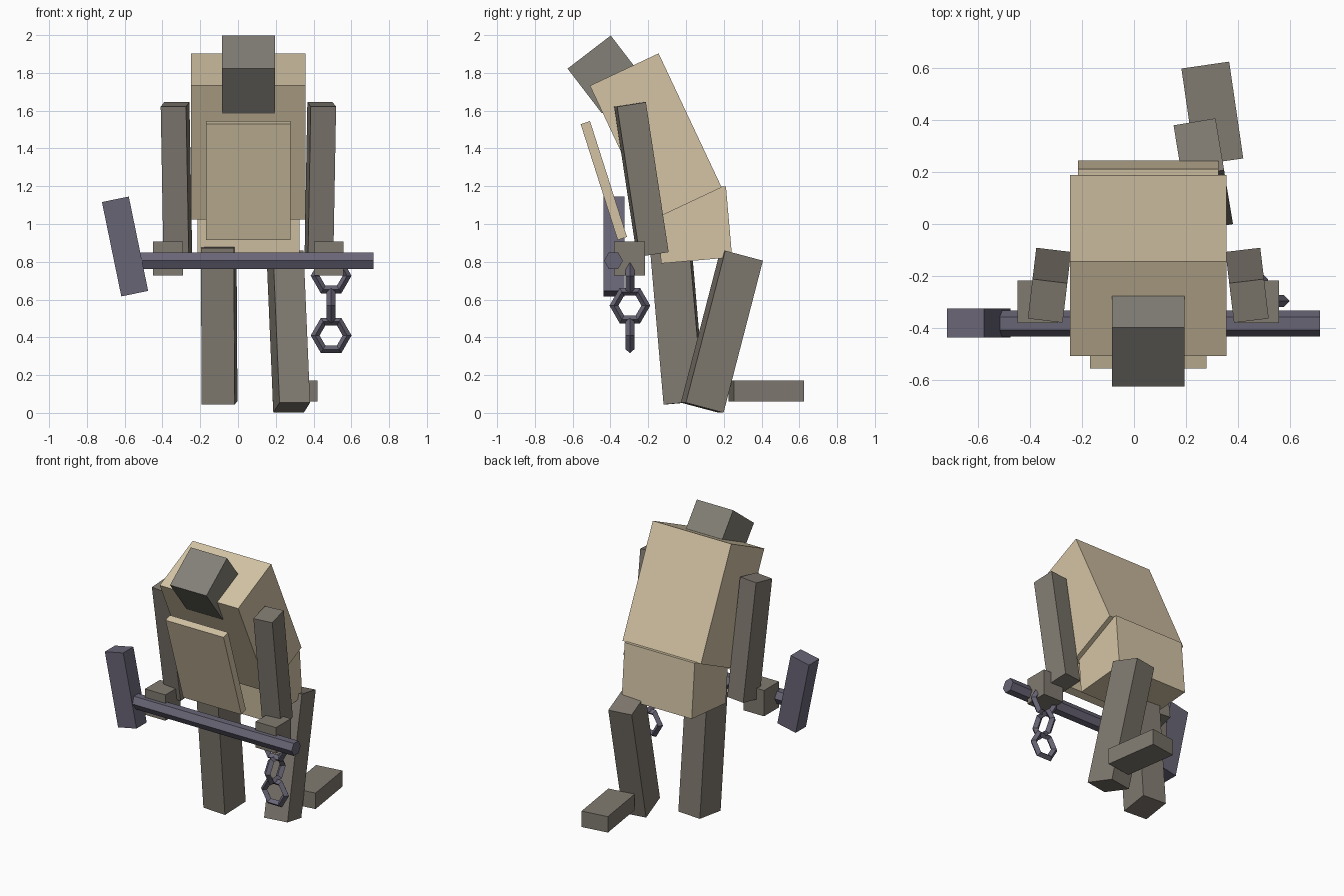
import bpy
from math import radians

if "Cube" in bpy.data.objects:
    bpy.data.objects.remove(bpy.data.objects["Cube"])


def material(name, rgb):
    """Flat material from 0-255 screen colour, stored as linear."""
    m = bpy.data.materials.new(name)
    lin = [((c / 255 + 0.055) / 1.055) ** 2.4 for c in rgb]
    m.diffuse_color = (*lin, 1)
    m.use_nodes = True
    m.node_tree.nodes["Principled BSDF"].inputs["Base Color"].default_value = m.diffuse_color
    return m


CLOTH = material("tan_cloth", (212, 196, 165))
SKIN = material("grey_skin", (128, 122, 112))
FACE = material("grey_head", (131, 128, 119))
METAL = material("dark_metal", (105, 101, 118))
MID = 0.055  # x of the body's centre line


def finish(name, mat):
    ob = bpy.context.object
    ob.name = ob.data.name = name
    ob.data.materials.append(mat)
    return ob


def box(name, mat, center, size, rot=(0, 0, 0)):
    bpy.ops.mesh.primitive_cube_add(size=1, location=center,
                                    rotation=[radians(a) for a in rot])
    ob = finish(name, mat)
    ob.scale = size
    bpy.ops.object.transform_apply(location=False, rotation=False, scale=True)
    return ob


# Hunched body
box("torso", CLOTH, (MID, -0.16, 1.463), (0.605, 0.402, 0.784), (25.2, 0, 0))
box("pelvis", CLOTH, (MID, 0.04, 0.995), (0.54, 0.377, 0.377), (5, 0, 0))
box("chest_plate", CLOTH, (MID, -0.435, 1.23), (0.448, 0.052, 0.644), (17.7, 0, 0))
box("head", FACE, (MID, -0.422, 1.792), (0.28, 0.288, 0.298), (37.5, 0, 0))

# Arms and hands, mirrored about the body's centre line
for side, s in (("right", 1), ("left", -1)):
    box(side + "_arm", SKIN, (MID + s * 0.381, -0.236, 1.236),
        (0.135, 0.155, 0.803), (8.7, 0, s * 6.8))
    box(side + "_hand", SKIN, (MID + s * 0.426, -0.30, 0.818),
        (0.157, 0.164, 0.18))

# Legs, with one trailing foot
box("left_leg", SKIN, (-0.10, -0.045, 0.468), (0.175, 0.209, 0.832), (5, 0, -4))
box("right_leg", SKIN, (0.267, 0.19, 0.43), (0.164, 0.209, 0.832), (-14.7, 0, 9.4))
box("right_foot", SKIN, (0.302, 0.426, 0.1165), (0.186, 0.377, 0.111), (0, 0, 8.3))

# Hammer: six-sided shaft with points facing front and back
X0, X1 = -0.598, 0.717
bpy.ops.mesh.primitive_cylinder_add(vertices=6, radius=0.05, depth=X1 - X0,
                                    location=((X0 + X1) / 2, -0.384, 0.806),
                                    rotation=(0, radians(90), 0))
finish("hammer_shaft", METAL)
box("hammer_head", METAL, (-0.598, -0.382, 0.881), (0.145, 0.112, 0.51), (0, -11.6, 0))

# Chain: six-sided links, every second one turned a quarter
for i in range(3):
    bpy.ops.mesh.primitive_torus_add(
        major_segments=6, minor_segments=4, major_radius=0.0845, minor_radius=0.0235,
        location=(0.493, -0.297, 0.726 - 0.158 * i),
        rotation=(radians(90), 0, radians(90 * (i % 2))))
    finish(f"chain_link_{i + 1}", METAL)
